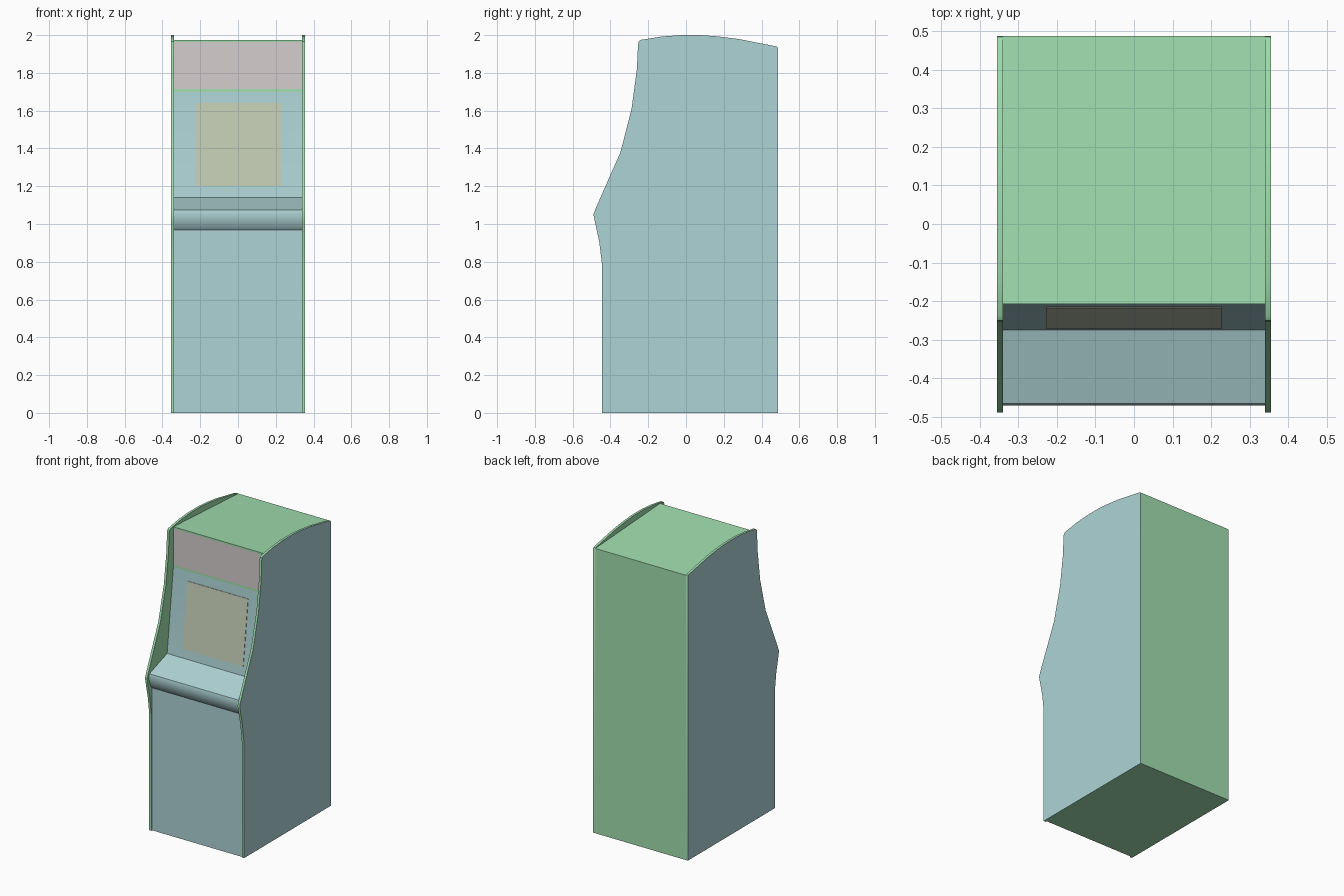
import bpy, bmesh, math

if "Cube" in bpy.data.objects:
    bpy.data.objects.remove(bpy.data.objects["Cube"])


def material(name, rgb):
    # sRGB 0-255 to linear
    lin = [((c / 255 + 0.055) / 1.055) ** 2.4 for c in rgb]
    m = bpy.data.materials.new(name)
    m.diffuse_color = (*lin, 1)
    m.use_nodes = True
    m.node_tree.nodes["Principled BSDF"].inputs["Base Color"].default_value = m.diffuse_color
    return m


teal = material("pale_teal", (174, 212, 214))
green = material("soft_green", (160, 222, 174))
pink = material("dusty_pink", (213, 207, 206))
sand = material("sand_screen", (195, 204, 181))
MATS = [teal, green, pink, sand]
TEAL, GREEN, PINK, SAND = range(4)


def extrude_profile(name, profile, x0, x1, edge_mats, cap0, cap1):
    """Closed (y, z) outline extruded along x, one material per outline edge."""
    bm = bmesh.new()
    a = [bm.verts.new((x0, y, z)) for y, z in profile]
    b = [bm.verts.new((x1, y, z)) for y, z in profile]
    n = len(profile)
    for i in range(n):
        j = (i + 1) % n
        bm.faces.new((a[i], a[j], b[j], b[i])).material_index = edge_mats[i]
    bm.faces.new(a).material_index = cap0
    bm.faces.new(b).material_index = cap1
    bmesh.ops.recalc_face_normals(bm, faces=bm.faces)
    me = bpy.data.meshes.new(name)
    bm.to_mesh(me)
    bm.free()
    ob = bpy.data.objects.new(name, me)
    bpy.context.collection.objects.link(ob)
    for m in MATS:
        me.materials.append(m)
    bpy.ops.object.select_all(action='DESELECT')
    ob.select_set(True)
    bpy.context.view_layer.objects.active = ob
    bpy.ops.object.shade_smooth_by_angle(angle=math.radians(32))
    return ob


# Side panels: curved silhouette, teal outside, green rim and inside
side = [(-0.445, 0), (-0.445, 0.79), (-0.46, 0.91), (-0.482, 1.01), (-0.49, 1.05),
        (-0.475, 1.09), (-0.347, 1.38), (-0.288, 1.61), (-0.26, 1.82), (-0.254, 1.95),
        (-0.25, 1.967), (-0.238, 1.975), (-0.13, 1.992), (-0.03, 2.0), (0.08, 2.0),
        (0.17, 1.993), (0.28, 1.979), (0.475, 1.941), (0.485, 1.937), (0.488, 1.93),
        (0.488, 0)]
rim = [GREEN] * len(side)
extrude_profile("right_side_panel", side, 0.34, 0.356, rim, GREEN, TEAL)
extrude_profile("left_side_panel", side, -0.356, -0.34, rim, TEAL, GREEN)

# Cabinet body: front, rolled control deck, bezel, marquee, roof, back, base
body = [
    ((-0.436, 0), TEAL), ((-0.436, 0.968), TEAL), ((-0.452, 0.985), TEAL),
    ((-0.465, 1.02), TEAL), ((-0.471, 1.055), TEAL), ((-0.466, 1.075), TEAL),
    ((-0.275, 1.14), TEAL),
    ((-0.208, 1.70), GREEN), ((-0.208, 1.715), PINK), ((-0.208, 1.963), GREEN),
    ((-0.208, 1.975), GREEN), ((0.488, 1.935), GREEN), ((0.488, 0), GREEN),
]
extrude_profile("cabinet_body", [p for p, _ in body], -0.34, 0.34,
                [m for _, m in body], GREEN, GREEN)


# Screen: thin plate lying on the sloped bezel
def bezel_y(z):
    return -0.275 + (z - 1.14) * 0.067 / 0.56


lo, hi, t = 1.20, 1.64, 0.003
screen = [(bezel_y(lo) - t, lo), (bezel_y(hi) - t, hi),
          (bezel_y(hi) + t, hi), (bezel_y(lo) + t, lo)]
extrude_profile("screen", screen, -0.228, 0.228, [SAND] * 4, SAND, SAND)
